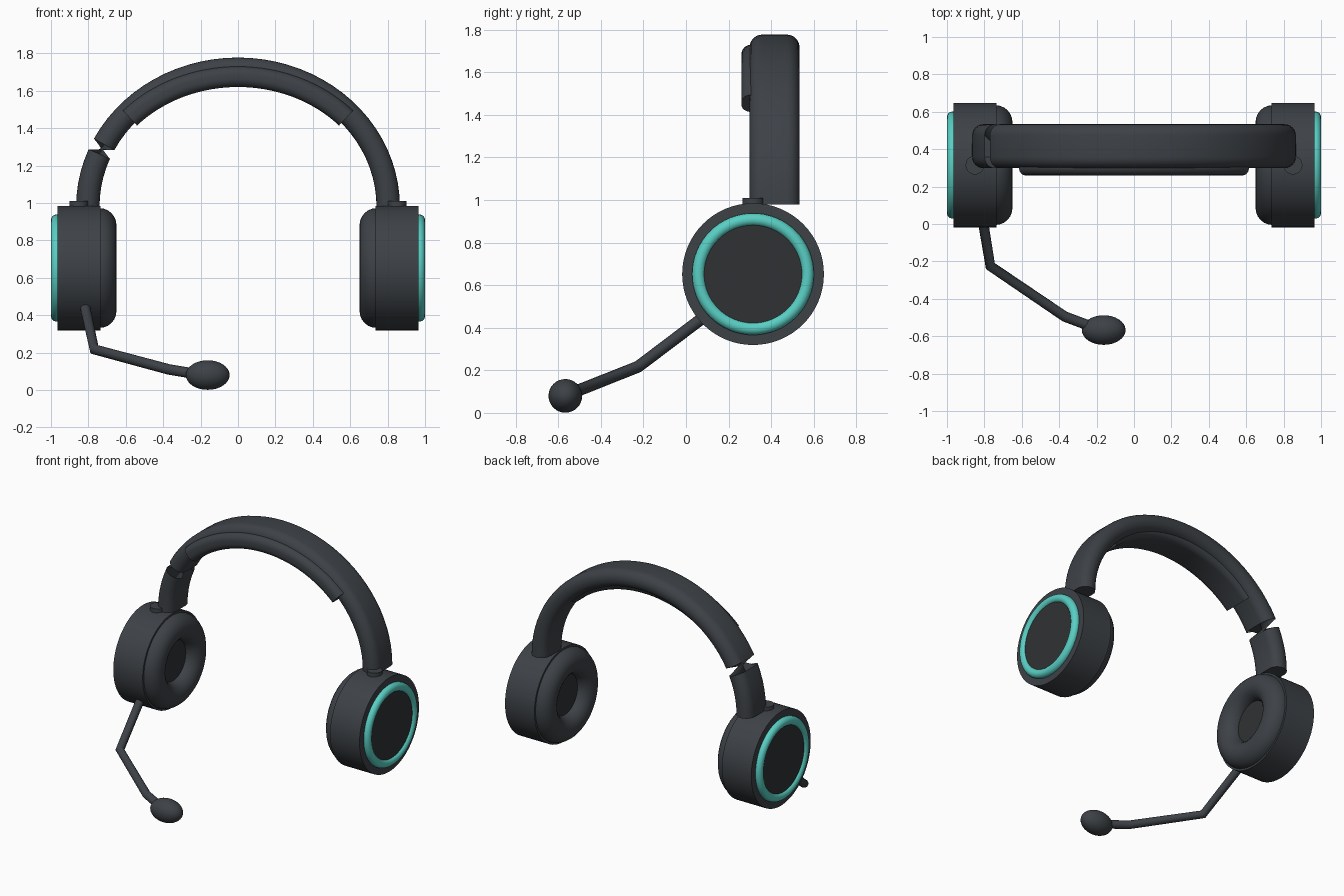
import bpy, bmesh
from math import sin, cos, pi, radians, hypot
from mathutils import Vector

if "Cube" in bpy.data.objects:
    bpy.data.objects.remove(bpy.data.objects["Cube"], do_unlink=True)


def material(name, rgb):
    m = bpy.data.materials.new(name)
    m.use_nodes = True
    m.diffuse_color = (*rgb, 1)
    bsdf = next(n for n in m.node_tree.nodes if n.type == 'BSDF_PRINCIPLED')
    bsdf.inputs["Base Color"].default_value = (*rgb, 1)
    return m


charcoal = material("charcoal", (0.047, 0.054, 0.062))
dark_grey = material("dark grey", (0.028, 0.031, 0.034))
teal = material("teal", (0.10, 0.62, 0.55))


def finish(ob, name, mat):
    ob.name = ob.data.name = name
    ob.data.materials.append(mat)
    ob.data.shade_smooth()
    ob.data.set_sharp_from_angle(angle=radians(40))
    return ob


def cylinder(name, mat, centre, radius, depth, axis_x=True):
    bpy.ops.mesh.primitive_cylinder_add(vertices=64, radius=radius, depth=depth, location=centre,
                                        rotation=(0, pi / 2 if axis_x else 0, 0))
    return finish(bpy.context.object, name, mat)


def torus(name, mat, centre, major, minor):
    bpy.ops.mesh.primitive_torus_add(major_radius=major, minor_radius=minor, major_segments=64,
                                     minor_segments=24, location=centre, rotation=(0, pi / 2, 0))
    return finish(bpy.context.object, name, mat)


def rounded_section(width, thick, r, steps=6):
    """Rounded rectangle as (across, radial) pairs."""
    pts = []
    for k, (sx, sy) in enumerate([(1, 1), (-1, 1), (-1, -1), (1, -1)]):
        for s in range(steps + 1):
            a = (k + s / steps) * pi / 2
            pts.append((sx * (width / 2 - r) + r * cos(a), sy * (thick / 2 - r) + r * sin(a)))
    return pts


def arch(name, mat, a, b, y, section, t0, t1, segments, twist_at=None):
    """Sweep a section along an elliptical arch; optionally half-twist one segment."""
    bm = bmesh.new()
    rings, n = [], len(section)
    for i in range(segments + 1):
        t = radians(t0 + (t1 - t0) * i / segments)
        centre = Vector((-a * cos(t), y, 0.98 + b * sin(t)))
        out = Vector((-b * cos(t), 0, a * sin(t))) / hypot(b * cos(t), a * sin(t))
        ring = [bm.verts.new(centre + Vector((0, u, 0)) + out * v) for u, v in section]
        if twist_at is not None and i > twist_at:
            ring = ring[n // 2:] + ring[:n // 2]
        rings.append(ring)
    for p, q in zip(rings, rings[1:]):
        for j in range(n):
            k = (j + 1) % n
            bm.faces.new((p[j], p[k], q[k], q[j]))
    bm.faces.new(rings[0][::-1])
    bm.faces.new(rings[-1])
    bmesh.ops.recalc_face_normals(bm, faces=bm.faces)
    me = bpy.data.meshes.new(name)
    bm.to_mesh(me)
    bm.free()
    ob = bpy.data.objects.new(name, me)
    bpy.context.collection.objects.link(ob)
    return finish(ob, name, mat)


# Ear cups
CUP_Y, CUP_Z = 0.315, 0.652
for side, s in (("left", 1), ("right", -1)):
    cylinder(side + "_ear_cup", charcoal, (s * 0.85, CUP_Y, CUP_Z), 0.333, 0.23)
    torus(side + "_ear_cushion", charcoal, (s * 0.74, CUP_Y, CUP_Z), 0.23, 0.09)
    cylinder(side + "_speaker_face", dark_grey, (s * 0.735, CUP_Y, CUP_Z), 0.19, 0.012)
    torus(side + "_light_ring", teal, (s * 0.97, CUP_Y, CUP_Z), 0.256, 0.03)
    cylinder(side + "_outer_plate", dark_grey, (s * 0.97, CUP_Y, CUP_Z), 0.245, 0.03)
    cylinder(side + "_hinge", charcoal, (s * 0.85, CUP_Y, 0.95), 0.05, 0.12, axis_x=False)

# Headband with its pinched half-twist, and the pad beneath
arch("headband", charcoal, 0.803, 0.735, 0.416, rounded_section(0.235, 0.125, 0.06),
     0, 180, 40, twist_at=5)
arch("headband_pad", charcoal, 0.79, 0.695, 0.378, rounded_section(0.235, 0.11, 0.045),
     43, 137, 32)

# Microphone boom
path = [(-0.82, 0.09, 0.455), (-0.768, -0.225, 0.217), (-0.37, -0.495, 0.11),
        (-0.25, -0.54, 0.09), (-0.16, -0.567, 0.08)]
curve = bpy.data.curves.new("microphone_boom", 'CURVE')
curve.dimensions = '3D'
curve.bevel_depth = 0.028
curve.bevel_resolution = 4
curve.use_fill_caps = True
spline = curve.splines.new('POLY')
spline.points.add(len(path) - 1)
for p, co in zip(spline.points, path):
    p.co = (*co, 1)
curve.materials.append(charcoal)
boom = bpy.data.objects.new("microphone_boom", curve)
bpy.context.collection.objects.link(boom)

# Microphone tip
bpy.ops.mesh.primitive_uv_sphere_add(segments=32, ring_count=16, radius=1, location=(-0.162, -0.567, 0.08))
tip = bpy.context.object
tip.scale = (0.117, 0.079, 0.079)
finish(tip, "microphone_tip", charcoal)
